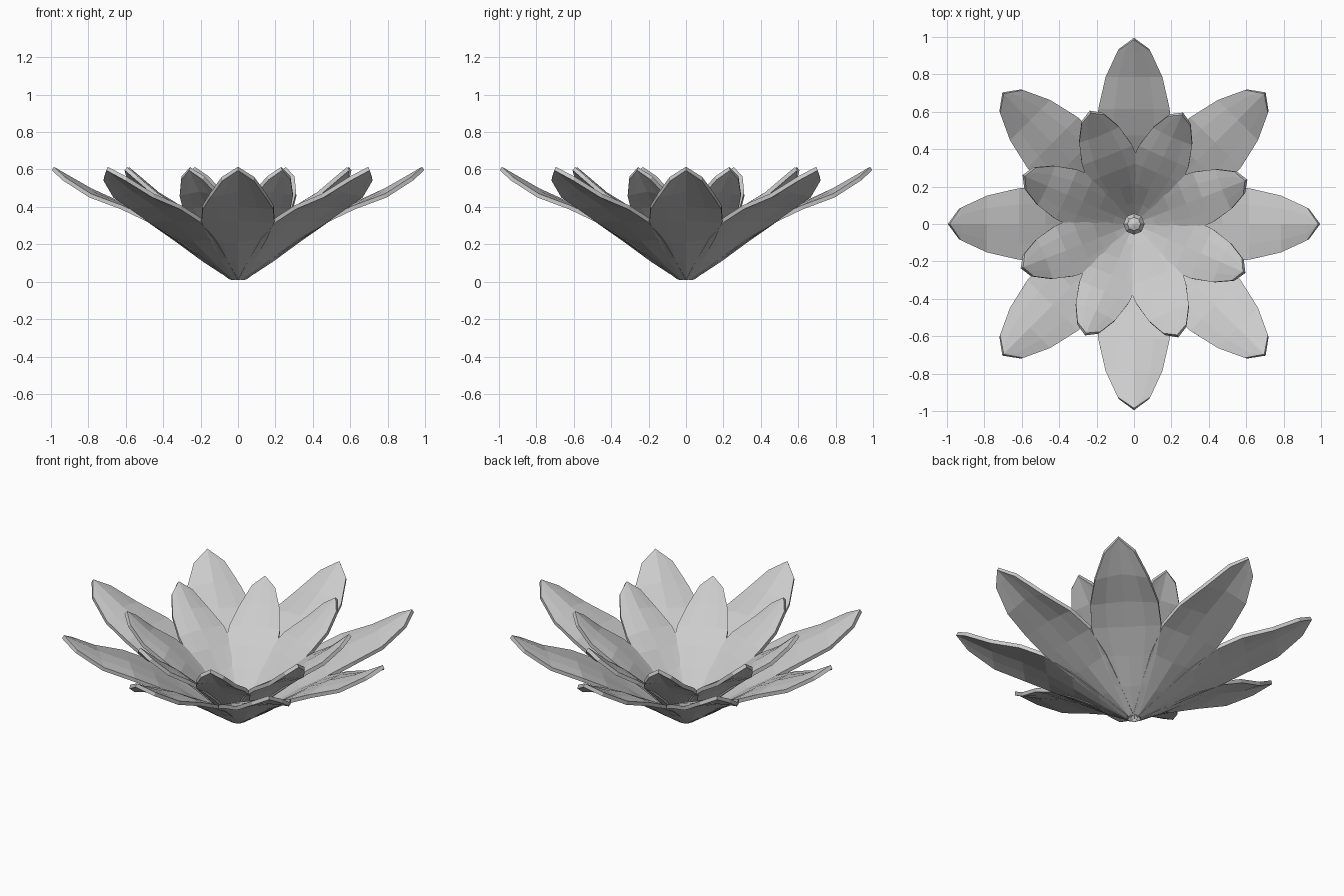
import bpy, bmesh, math
from mathutils import Matrix

if "Cube" in bpy.data.objects:
    bpy.data.objects.remove(bpy.data.objects["Cube"])

# Petal rows: radius, rib height, half width, edge height relative to the rib
ROWS = [
    (0.03, 0.018, 0.03, 0.005),
    (0.18, 0.115, 0.095, 0.02),
    (0.33, 0.225, 0.155, 0.015),
    (0.48, 0.330, 0.195, 0.00),
    (0.62, 0.412, 0.19, -0.015),
    (0.79, 0.490, 0.15, -0.03),
    (0.93, 0.570, 0.085, -0.02),
]
TIP = (0.99, 0.605)


def petal(name, angle, scale=1.0, tilt=0.0, lift=0.0):
    bm = bmesh.new()
    rows = []
    for r, z, w, e in ROWS:
        rows.append([bm.verts.new((r, w * t, z + e * abs(t) ** 1.3))
                     for t in (-1, -0.55, 0, 0.55, 1)])
    for a, b in zip(rows, rows[1:]):
        for i in range(4):
            bm.faces.new((a[i], b[i], b[i + 1], a[i + 1]))
    tip = bm.verts.new((TIP[0], 0, TIP[1]))
    for i in range(4):
        bm.faces.new((rows[-1][i], tip, rows[-1][i + 1]))
    m = (Matrix.Rotation(math.radians(angle), 4, 'Z')
         @ Matrix.Translation((0, 0, lift))
         @ Matrix.Rotation(-math.radians(tilt), 4, 'Y')
         @ Matrix.Scale(scale, 4))
    bmesh.ops.transform(bm, matrix=m, verts=bm.verts)
    bmesh.ops.recalc_face_normals(bm, faces=bm.faces)
    me = bpy.data.meshes.new(name)
    bm.to_mesh(me)
    bm.free()
    ob = bpy.data.objects.new(name, me)
    bpy.context.collection.objects.link(ob)
    s = ob.modifiers.new("thickness", 'SOLIDIFY')
    s.thickness = 0.022
    s.offset = 0


# Two rings of eight petals
for k in range(8):
    petal(f"outer_petal_{k + 1}", 45 * k)
    petal(f"inner_petal_{k + 1}", 45 * k + 21.3, 0.755, 11.3, 0.01)

# Flower centre
bpy.ops.mesh.primitive_uv_sphere_add(segments=8, ring_count=5, radius=0.06,
                                     location=(0, 0, 0.1))
bpy.context.object.name = "flower_centre"
